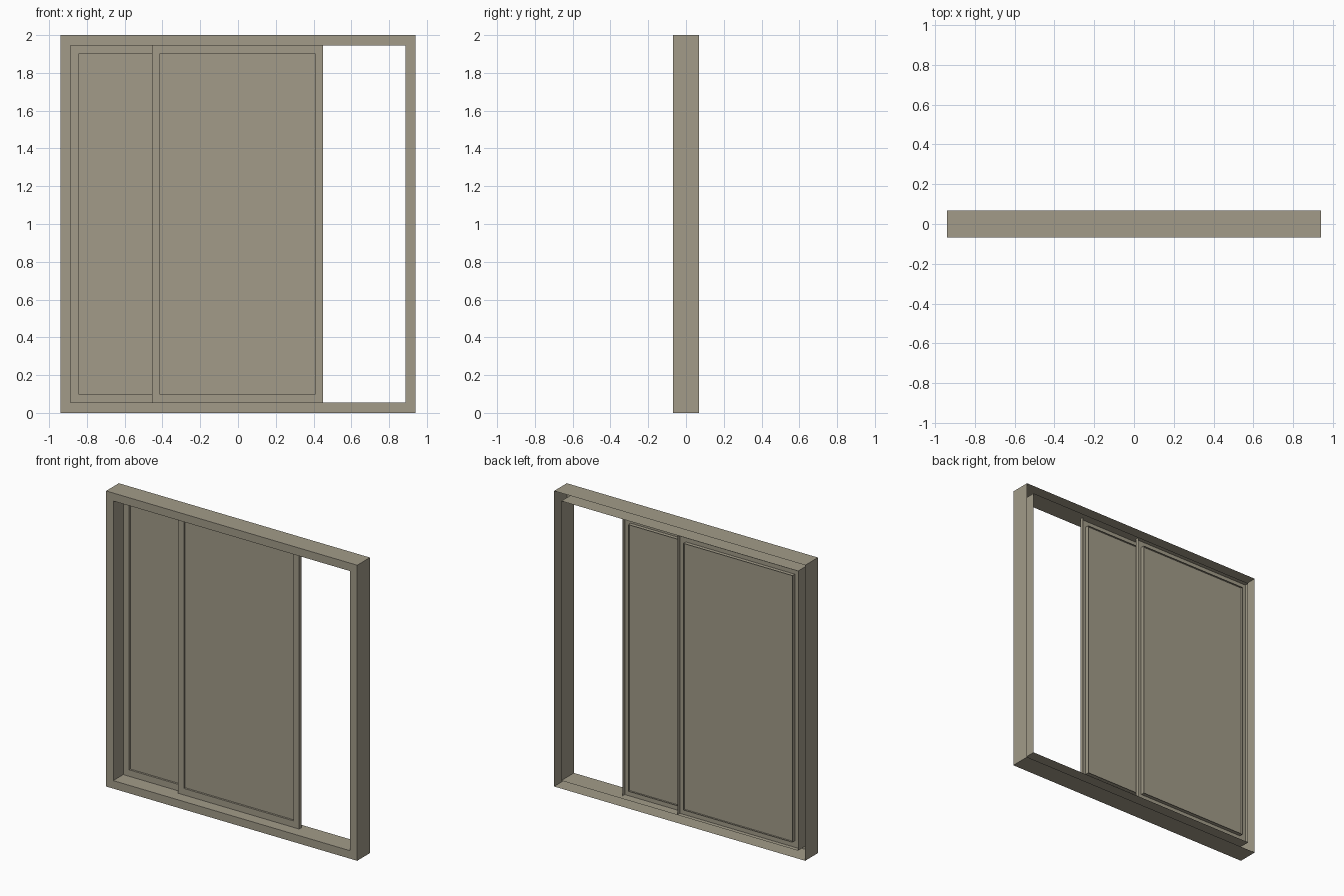
import bpy, bmesh

if "Cube" in bpy.data.objects:
    bpy.data.objects.remove(bpy.data.objects["Cube"])

# One flat colour for the whole window
mat = bpy.data.materials.new("warm grey")
mat.diffuse_color = (0.36, 0.33, 0.25, 1.0)
mat.use_nodes = True
mat.node_tree.nodes["Principled BSDF"].inputs["Base Color"].default_value = mat.diffuse_color


def finish(name, bm):
    mesh = bpy.data.meshes.new(name)
    bm.to_mesh(mesh)
    bm.free()
    mesh.materials.append(mat)
    obj = bpy.data.objects.new(name, mesh)
    bpy.context.collection.objects.link(obj)
    return obj


def rect(bm, x0, x1, z0, z1, y):
    return [bm.verts.new(p) for p in ((x0, y, z0), (x1, y, z0), (x1, y, z1), (x0, y, z1))]


def channel_frame(name, x0, x1, z0, z1, w, y0, y1):
    """Rectangular channel: front face, outer walls and inner walls, open at the back."""
    bm = bmesh.new()
    inner = (x0 + w, x1 - w, z0 + w, z1 - w)
    loops = [rect(bm, x0, x1, z0, z1, y1), rect(bm, x0, x1, z0, z1, y0),
             rect(bm, *inner, y0), rect(bm, *inner, y1)]
    for a, b in zip(loops, loops[1:]):
        for i in range(4):
            j = (i + 1) % 4
            bm.faces.new((a[i], a[j], b[j], b[i]))
    bm.normal_update()
    # front faces must look towards -y
    front = min(bm.faces, key=lambda f: f.calc_center_median().y)
    if front.normal.y > 0:
        bmesh.ops.reverse_faces(bm, faces=bm.faces[:])
    return finish(name, bm)


def pane(name, x0, x1, z0, z1, y):
    bm = bmesh.new()
    bm.faces.new(rect(bm, x0, x1, z0, z1, y))
    return finish(name, bm)


# Outer frame
W, BORDER, HALF_D = 0.94, 0.054, 0.068
channel_frame("outer_frame", -W, W, 0.0, 2.0, BORDER, -HALF_D, HALF_D)

# Two sliding sashes, one behind the other, each with a recessed pane
SASH = 0.044
for label, x0, x1, y0, y1 in (("front", -0.456, 0.451, 0.010, 0.036),
                              ("back", -W + BORDER, 0.018, 0.039, 0.065)):
    z0, z1 = BORDER, 2.0 - BORDER
    channel_frame(label + "_sash", x0, x1, z0, z1, SASH, y0, y1)
    pane(label + "_pane", x0 + SASH, x1 - SASH, z0 + SASH, z1 - SASH, (y0 + y1) / 2)
